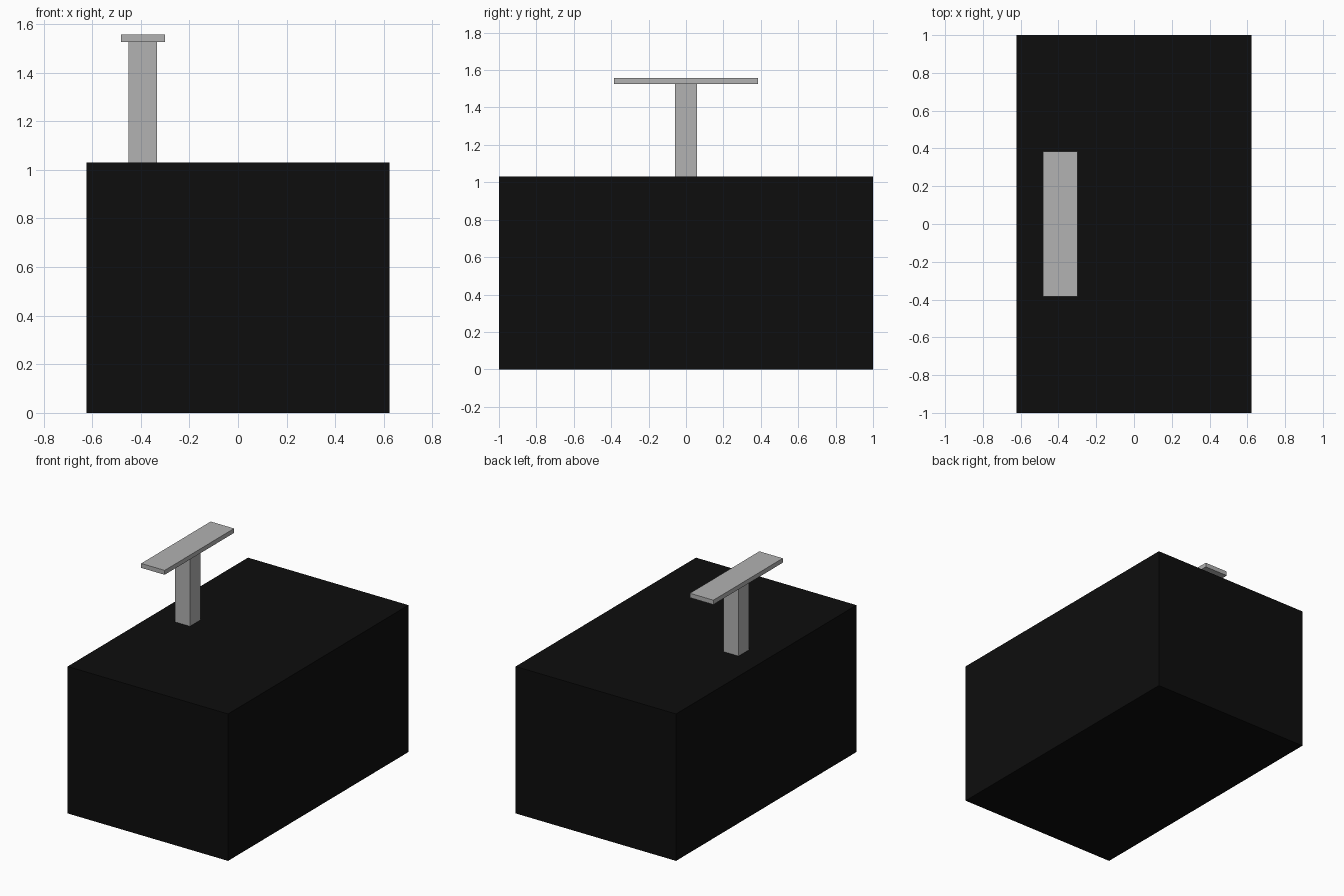
import bpy

cube = bpy.data.objects.get("Cube")
if cube:
    bpy.data.objects.remove(cube, do_unlink=True)


def make_material(name, value):
    mat = bpy.data.materials.new(name)
    mat.use_nodes = True
    color = (value, value, value, 1.0)
    mat.diffuse_color = color
    mat.node_tree.nodes["Principled BSDF"].inputs["Base Color"].default_value = color
    return mat


def box(name, center_xy, size_xy, z_low, z_high, mat):
    """Flat-faced box spanning z_low to z_high."""
    bpy.ops.mesh.primitive_cube_add(
        size=1, location=(*center_xy, (z_low + z_high) / 2))
    obj = bpy.context.object
    obj.name = obj.data.name = name
    obj.scale = (*size_xy, z_high - z_low)
    bpy.ops.object.transform_apply(location=False, rotation=False, scale=True)
    obj.data.materials.append(mat)
    return obj


black = make_material("black", 0.004)
grey = make_material("light_grey", 0.445)

BODY_TOP = 1.031
PLATE_BOTTOM = 1.526
POST_XY = (-0.391, 0.0)

# Large solid body
box("body", (0, 0), (1.246, 2.0), 0.0, BODY_TOP, black)
# Square post standing off-centre on the body
box("post", POST_XY, (0.117, 0.117), BODY_TOP, PLATE_BOTTOM, grey)
# Long thin plate across the top of the post
box("top_plate", POST_XY, (0.182, 0.77), PLATE_BOTTOM, 1.557, grey)
